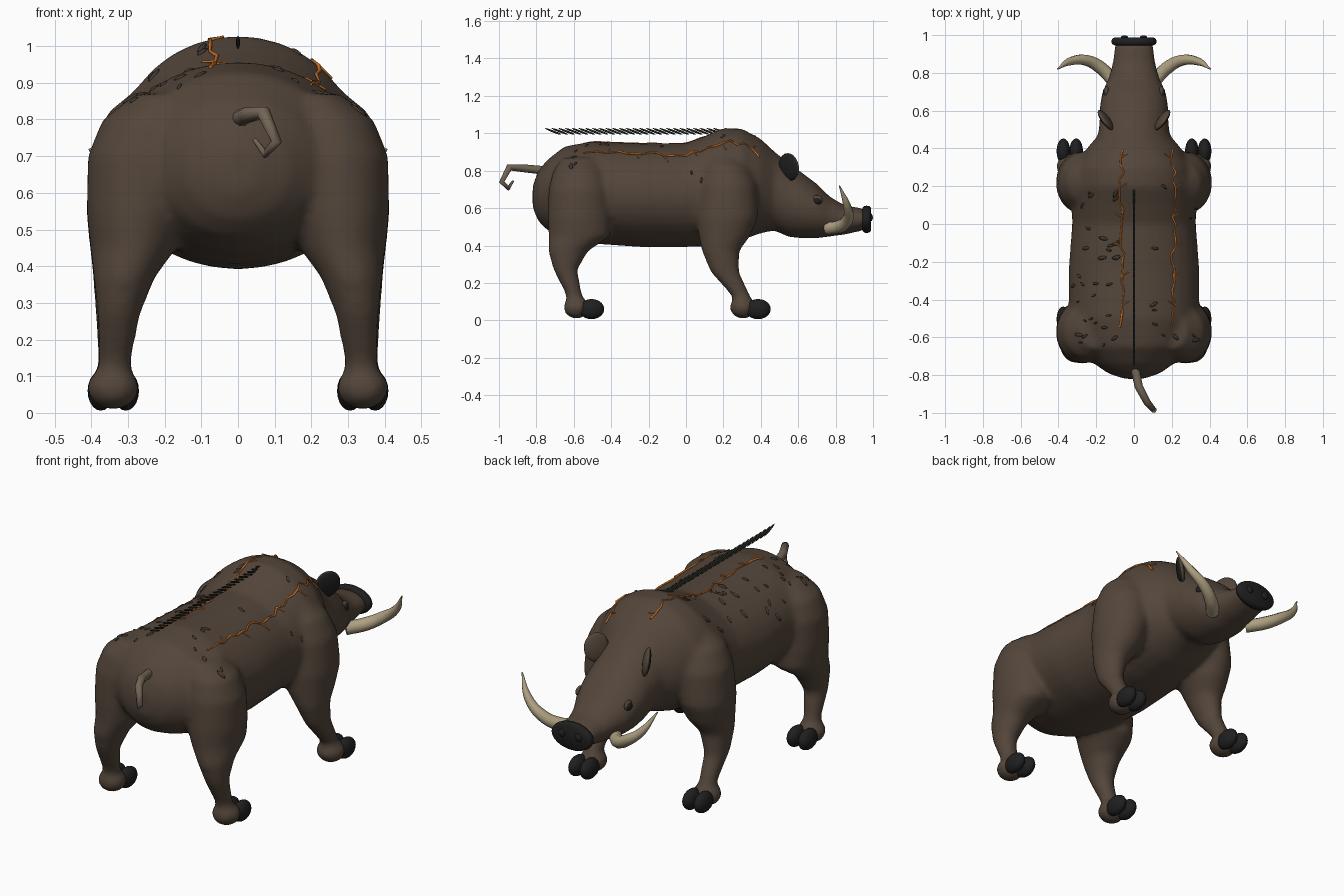
import bpy, bmesh, math, random
from mathutils import Vector, Matrix

random.seed(4)
cube = bpy.data.objects.get("Cube")
if cube:
    bpy.data.objects.remove(cube, do_unlink=True)


def material(name, r, g, b):
    m = bpy.data.materials.new(name)
    m.use_nodes = True
    m.diffuse_color = (r, g, b, 1)
    node = m.node_tree.nodes["Principled BSDF"]
    node.inputs["Base Color"].default_value = (r, g, b, 1)
    node.inputs["Roughness"].default_value = 0.8
    return m


hide = material("brown hide", 0.088, 0.061, 0.043)
fur = material("dark fur", 0.055, 0.038, 0.027)
horn = material("black horn", 0.014, 0.014, 0.015)
ivory = material("ivory", 0.42, 0.35, 0.22)
tail_skin = material("tan tail", 0.17, 0.13, 0.09)
ember = material("glowing orange", 0.6, 0.17, 0.02)
bristle = material("bristle black", 0.02, 0.02, 0.014)


def finish(bm, name, *mats):
    bmesh.ops.recalc_face_normals(bm, faces=bm.faces)
    for f in bm.faces:
        f.smooth = True
    me = bpy.data.meshes.new(name)
    bm.to_mesh(me)
    bm.free()
    for m in mats:
        me.materials.append(m)
    ob = bpy.data.objects.new(name, me)
    bpy.context.collection.objects.link(ob)
    return ob


def loft(bm, rings, sides=32):
    """Skin closed elliptical rings given as (centre, axis_u, axis_v)."""
    loops = []
    for c, u, v in rings:
        angles = [2 * math.pi * i / sides for i in range(sides)]
        loops.append([bm.verts.new(Vector(c) + Vector(u) * math.cos(a) + Vector(v) * math.sin(a))
                      for a in angles])
    for a, b in zip(loops, loops[1:]):
        for i in range(sides):
            j = (i + 1) % sides
            bm.faces.new((a[i], a[j], b[j], b[i]))
    bm.faces.new(loops[0][::-1])
    bm.faces.new(loops[-1])


def ball(bm, centre, size, rot=None, seg=20):
    mat = Matrix.Translation(centre) @ (rot or Matrix()) @ Matrix.Diagonal((*size, 1))
    return bmesh.ops.create_uvsphere(bm, u_segments=seg, v_segments=max(4, seg // 2),
                                     radius=1, matrix=mat)["verts"]


def tube(name, points, radii, mat, smooth=True):
    cu = bpy.data.curves.new(name, "CURVE")
    cu.dimensions = "3D"
    cu.bevel_depth = 1
    cu.bevel_resolution = 3
    cu.use_fill_caps = True
    sp = cu.splines.new("BEZIER" if smooth else "POLY")
    pts = sp.bezier_points if smooth else sp.points
    pts.add(len(points) - 1)
    for p, co, r in zip(pts, points, radii):
        p.co = co if smooth else (*co, 1)
        p.radius = r
        if smooth:
            p.handle_left_type = p.handle_right_type = "AUTO"
    cu.materials.append(mat)
    ob = bpy.data.objects.new(name, cu)
    bpy.context.collection.objects.link(ob)
    return ob


# Torso and head profile: y, half width, underside, top
torso = [(-.82, .05, .60, .72), (-.79, .14, .53, .80), (-.74, .21, .48, .86),
         (-.65, .29, .44, .93), (-.5, .345, .41, .957), (-.25, .347, .392, .947),
         (0, .328, .392, .947), (.1, .33, .395, .985), (.2, .33, .41, 1.028),
         (.3, .31, .43, 1.025), (.4, .25, .465, .97), (.47, .19, .48, .905),
         (.55, .182, .445, .84), (.62, .182, .438, .79), (.7, .168, .438, .73),
         (.77, .135, .448, .66), (.85, .114, .458, .615), (.965, .1, .485, .595)]
# Leg rings: z, centre x, centre y, half width, half depth
front_leg = [(.88, .2, .2, .08, .08), (.82, .22, .21, .135, .13), (.72, .25, .22, .15, .16),
             (.55, .28, .22, .134, .165), (.45, .29, .205, .114, .138), (.37, .315, .185, .08, .1),
             (.26, .332, .207, .056, .077), (.13, .338, .295, .044, .05), (.06, .34, .31, .05, .05)]
hind_leg = [(.87, .2, -.57, .08, .09), (.8, .24, -.57, .13, .14), (.7, .26, -.57, .15, .165),
            (.55, .275, -.57, .138, .17), (.45, .285, -.57, .118, .165), (.37, .31, -.63, .084, .107),
            (.27, .325, -.645, .059, .064), (.14, .335, -.6, .044, .044), (.06, .34, -.585, .05, .05)]
feet = (.305, -.585)

bm = bmesh.new()
loft(bm, [((0, y, (lo + hi) / 2), (w, 0, 0), (0, 0, (hi - lo) / 2)) for y, w, lo, hi in torso])
for s in (-1, 1):
    for leg in (front_leg, hind_leg):
        loft(bm, [((s * x, y, z), (w, 0, 0), (0, d, 0)) for z, x, y, w, d in leg])
    for y in feet:
        ball(bm, (s * .34, y, .068), (.073, .072, .06))
body = finish(bm, "body", hide)
remesh = body.modifiers.new("Fuse", "REMESH")
remesh.mode = "VOXEL"
remesh.voxel_size = 0.014
remesh.use_smooth_shade = True
relax = body.modifiers.new("Relax", "SMOOTH")
relax.factor = 0.5
relax.iterations = 12

# Paired parts
for s, side in ((1, "left"), (-1, "right")):
    for y, end in zip(feet, ("front", "hind")):
        bm = bmesh.new()
        for dx in (-.034, .034):
            ball(bm, (s * .34 + dx, y + .08, .06), (.036, .068, .054))
        finish(bm, f"{end}_{side}_hoof", horn)

    path = [(.11, .76, .49), (.18, .83, .505), (.26, .868, .55), (.34, .86, .615), (.405, .82, .72)]
    tube(f"{side}_tusk", [(s * x, y, z) for x, y, z in path], (.034, .034, .029, .021, .003), ivory)

    # Ear cupped outward, with a dark hollow
    aim = Vector((s * .75, -.55, -.15)).normalized()
    rot = aim.to_track_quat("X", "Z").to_matrix().to_4x4()
    bm = bmesh.new()
    ball(bm, (s * .15, .55, .82), (.02, .065, .075), rot)
    bm.normal_update()
    for f in bm.faces:
        f.material_index = int(f.normal.dot(aim) > 0.6)
    finish(bm, f"{side}_ear", hide, horn)

    bm = bmesh.new()
    ball(bm, (s * .15, .70, .637), (.014, .022, .02))
    finish(bm, f"{side}_eye", horn)
    bm = bmesh.new()
    ball(bm, (s * .145, .70, .642), (.013, .03, .027))
    finish(bm, f"{side}_eyelid", hide)

# Snout disc and nostrils
bm = bmesh.new()
loft(bm, [((0, y, .54), (.12 * k, 0, 0), (0, 0, .073 * k))
          for y, k in ((.945, .85), (.953, .97), (.965, 1), (.98, .97), (.988, .85))])
for x in (-.05, .05):
    ball(bm, (x, .985, .55), (.02, .014, .022))
finish(bm, "snout", horn)

# Crooked tail
tube("tail", [(0, -.74, .8), (.025, -.86, .812), (.07, -.945, .818), (.105, -.985, .74),
              (.075, -.95, .705), (.045, -.925, .745)], (.024, .022, .019, .015, .011, .006),
     tail_skin, smooth=False)

# Spine bristles, leaning back
bm = bmesh.new()
lean = Vector((0, -.09, .035))
turn = lean.to_track_quat("Z", "X").to_matrix().to_4x4()
for i in range(26):
    ball(bm, (0, -.71 + i * .036, 1.01), (.006, .006, .049), turn, 8)
finish(bm, "spine_bristles", bristle)

# Surface details dropped onto the hide
bpy.context.view_layer.update()
skin = body.evaluated_get(bpy.context.evaluated_depsgraph_get())


def drop(x, y):
    hit, co, normal, _ = skin.ray_cast((x, y, 2), (0, 0, -1))
    return co.copy(), normal.copy()


bm = bmesh.new()
for i in range(44):
    x = random.uniform(-.34, -.07) if i % 4 else random.uniform(.1, .34)
    co, normal = drop(x, random.uniform(-.68, .2))
    rot = normal.to_track_quat("Z", "Y").to_matrix().to_4x4()
    rot = rot @ Matrix.Rotation(random.uniform(-.4, .4), 4, "Z")
    k = random.uniform(.4, 1)
    ball(bm, co, (.011 * k, .028 * k, .006), rot, 8)
finish(bm, "fur_tufts", fur)

# Glowing cracks along the back with short side branches
for x0, side in ((.21, "left"), (-.065, "right")):
    line = []
    for i in range(25):
        x = x0 + random.uniform(-.014, .014)
        co, normal = drop(x, .39 - i * .039)
        line.append(co + normal * .003)
        if i % 4 == 1:
            tip, n = drop(x + random.choice((-.035, .035)), co.y + .02)
            tube(f"{side}_crack_branch_{i}", [line[-1], tip + n * .003], (.004, .003), ember, False)
    tube(f"{side}_crack", line, [random.uniform(.003, .006) for _ in line], ember, False)
